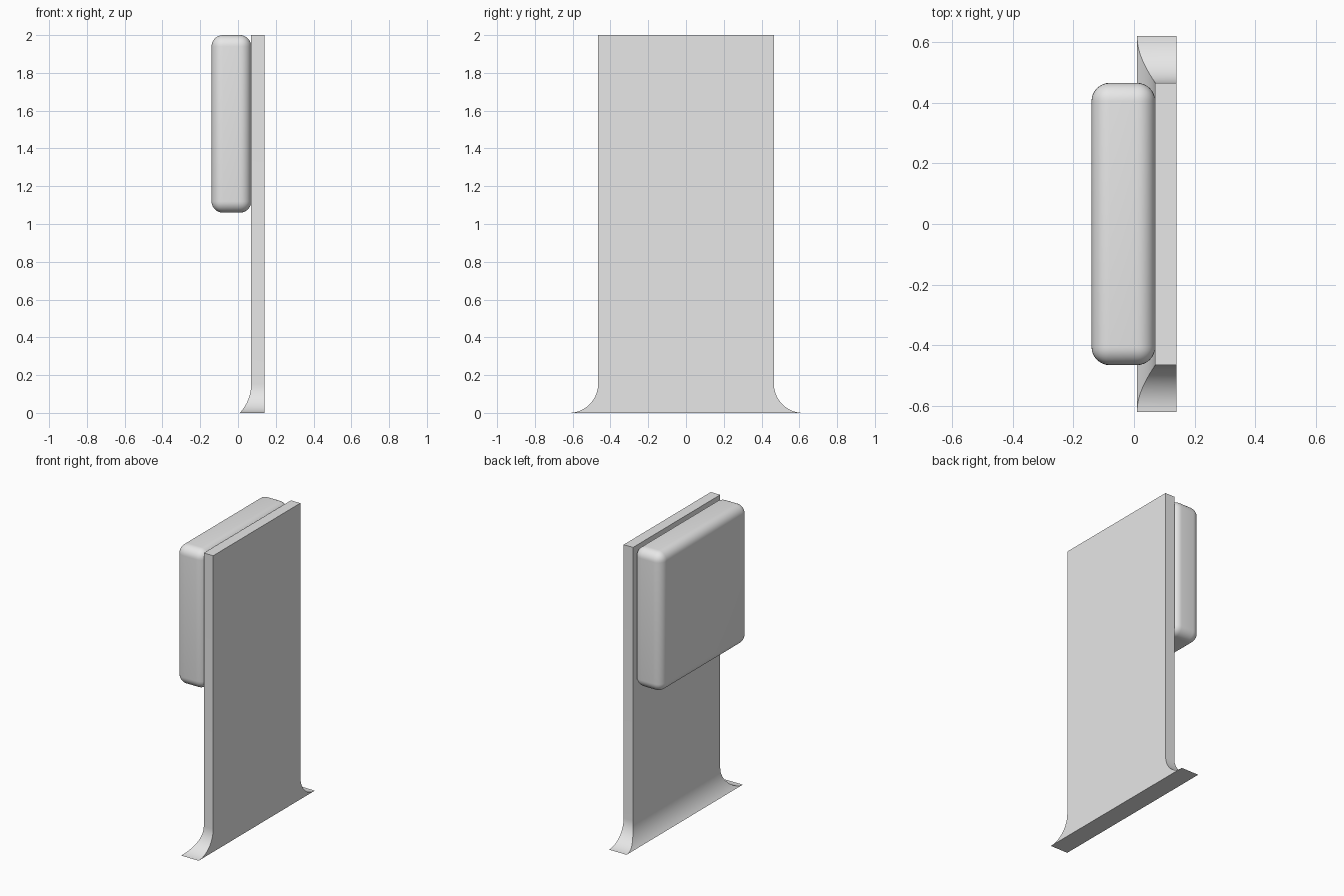
import bpy
import bmesh
import math

cube = bpy.data.objects.get("Cube")
if cube:
    bpy.data.objects.remove(cube, do_unlink=True)

grey = bpy.data.materials.new("light_grey")
grey.use_nodes = True
GREY = (0.8, 0.8, 0.8, 1)
grey.diffuse_color = GREY
grey.node_tree.nodes["Principled BSDF"].inputs["Base Color"].default_value = GREY


def add_object(name, bm, angle):
    bmesh.ops.recalc_face_normals(bm, faces=bm.faces)
    mesh = bpy.data.meshes.new(name)
    bm.to_mesh(mesh)
    bm.free()
    mesh.materials.append(grey)
    obj = bpy.data.objects.new(name, mesh)
    bpy.context.collection.objects.link(obj)
    bpy.ops.object.select_all(action="DESELECT")
    obj.select_set(True)
    bpy.context.view_layer.objects.active = obj
    bpy.ops.object.shade_smooth_by_angle(angle=math.radians(angle))
    return obj


# Upright panel: stacked rectangles that flare out along arcs at the foot
HALF, OUTER, INNER = 0.465, 0.14, 0.07
FLARE, BACK_RADIUS, STEPS = 0.155, 0.23, 16
bm = bmesh.new()


def ring(z, side, back):
    y, x = HALF + side, INNER - back
    return [bm.verts.new(p) for p in
            ((OUTER, -y, z), (OUTER, y, z), (x, y, z), (x, -y, z))]


rings = [ring(2, 0, 0)]
for i in range(STEPS + 1):
    t = math.pi / 2 * i / STEPS
    drop = FLARE * math.sin(t)
    back = BACK_RADIUS - math.sqrt(BACK_RADIUS ** 2 - drop ** 2)
    rings.append(ring(FLARE - drop, FLARE * (1 - math.cos(t)), back))
for a, b in zip(rings, rings[1:]):
    for k in range(4):
        n = (k + 1) % 4
        bm.faces.new((a[k], a[n], b[n], b[k]))
bm.faces.new(rings[0])
bm.faces.new(rings[-1])
add_object("flared_panel", bm, 30)

# Rounded pad fixed to the upper half of the panel
bm = bmesh.new()
bmesh.ops.create_cube(bm, size=1)
bmesh.ops.scale(bm, vec=(0.21, 0.93, 0.94), verts=bm.verts)
bmesh.ops.translate(bm, vec=(-0.035, 0, 1.53), verts=bm.verts)
bmesh.ops.bevel(bm, geom=bm.edges[:], offset=0.06, segments=8,
                profile=0.5, affect="EDGES")
add_object("rounded_pad", bm, 40)
